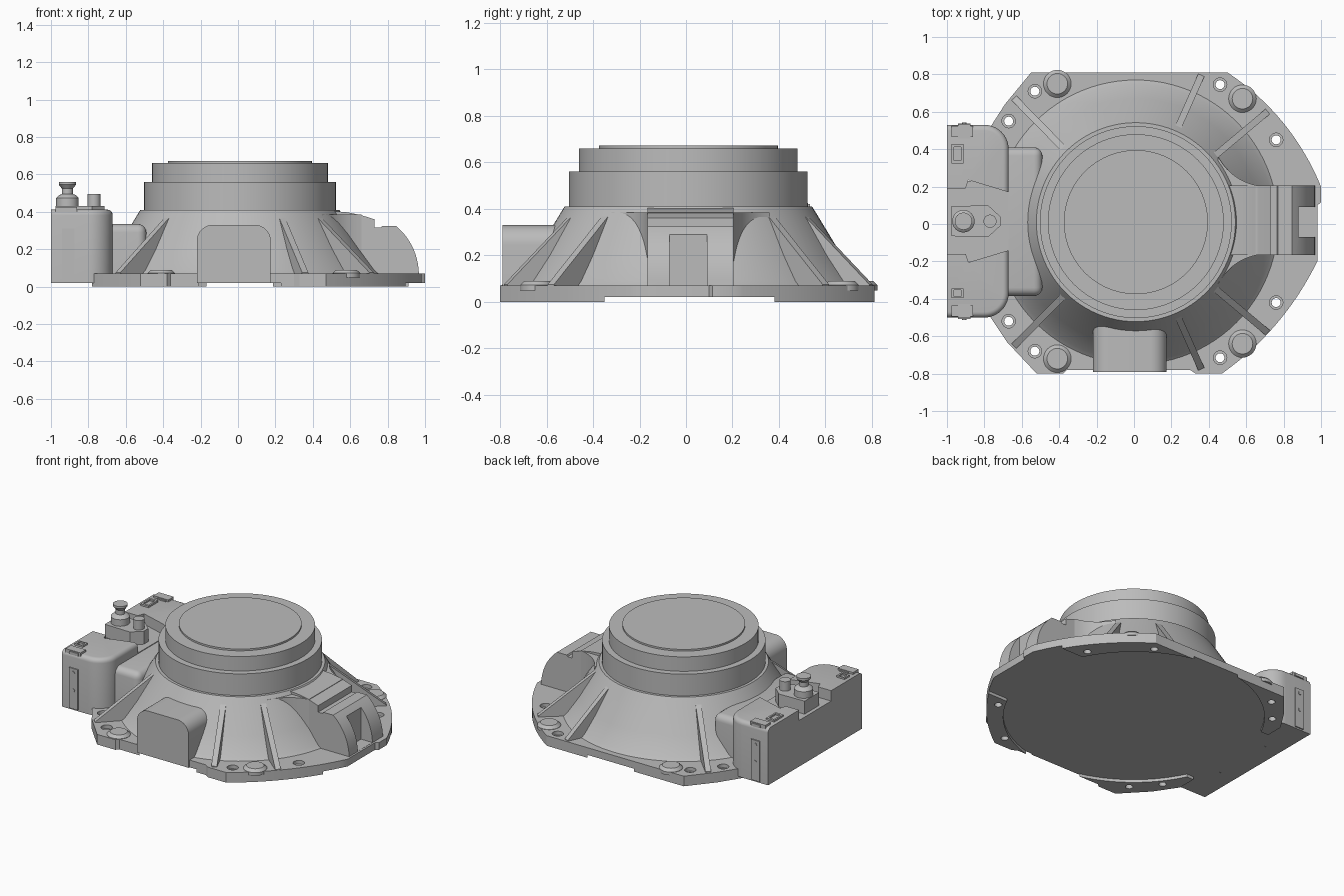
import bpy, bmesh, math
from mathutils import Vector

if "Cube" in bpy.data.objects:
    bpy.data.objects.remove(bpy.data.objects["Cube"], do_unlink=True)

grey = bpy.data.materials.new("cast grey")
grey.use_nodes = True
grey.diffuse_color = (0.5, 0.5, 0.5, 1)
grey.node_tree.nodes["Principled BSDF"].inputs["Base Color"].default_value = (0.5, 0.5, 0.5, 1)
CENTRE = (0.01, 0.01)


def finish(name, bm):
    bmesh.ops.recalc_face_normals(bm, faces=bm.faces)
    mesh = bpy.data.meshes.new(name)
    bm.to_mesh(mesh)
    bm.free()
    mesh.materials.append(grey)
    ob = bpy.data.objects.new(name, mesh)
    bpy.context.collection.objects.link(ob)
    return ob


def prism(name, pts, lo, hi, axis="z", round_rule=None, radius=0.04):
    """Extrude an outline along an axis; edges chosen by round_rule get rounded."""
    place = {"z": lambda a, b, c: (a, b, c), "y": lambda a, b, c: (a, c, b),
             "x": lambda a, b, c: (c, a, b)}[axis]
    bm = bmesh.new()
    face = bm.faces.new([bm.verts.new(place(a, b, lo)) for a, b in pts])
    out = bmesh.ops.extrude_face_region(bm, geom=[face])
    moved = [v for v in out["geom"] if isinstance(v, bmesh.types.BMVert)]
    bmesh.ops.translate(bm, verts=moved, vec=Vector(place(0, 0, hi - lo)))
    if round_rule:
        edges = [e for e in bm.edges if round_rule(e.verts[0].co, e.verts[1].co)]
        bmesh.ops.bevel(bm, geom=edges, offset=radius, segments=5, profile=0.5, affect="EDGES")
    return finish(name, bm)


def rect(a0, a1, b0, b1):
    return [(a0, b0), (a1, b0), (a1, b1), (a0, b1)]


def box(name, x, y, z, **kw):
    return prism(name, rect(*x, *y), *z, **kw)


def lathe(name, profile, centre, steps=96):
    """Revolve (radius, height) points that start and end on the axis."""
    bm = bmesh.new()
    verts = [bm.verts.new((r, 0, z)) for r, z in profile]
    edges = [bm.edges.new(pair) for pair in zip(verts, verts[1:])]
    bmesh.ops.spin(bm, geom=verts + edges, cent=(0, 0, 0), axis=(0, 0, 1),
                   angle=math.tau, steps=steps, use_merge=True)
    bmesh.ops.remove_doubles(bm, verts=bm.verts, dist=1e-5)
    bmesh.ops.translate(bm, verts=bm.verts, vec=(*centre, 0))
    return finish(name, bm)


def bow(p, q, sag, n=16):
    """Points from p to q, bulging to the right of the direction of travel."""
    p, q = Vector(p), Vector(q)
    d = (q - p).normalized()
    side = Vector((d.y, -d.x))
    return [tuple(p.lerp(q, i / n) + side * sag * 4 * (i / n) * (1 - i / n)) for i in range(n + 1)]


def arc(cx, cy, r, a0, a1, n=10):
    return [(cx + r * math.cos(math.radians(a0 + (a1 - a0) * i / n)),
             cy + r * math.sin(math.radians(a0 + (a1 - a0) * i / n))) for i in range(n + 1)]


def cut(target, cutters):
    """Subtract the cutters, then delete them."""
    for c in cutters:
        mod = target.modifiers.new("cut", "BOOLEAN")
        mod.operation, mod.solver, mod.object = "DIFFERENCE", "EXACT", c
    deps = bpy.context.evaluated_depsgraph_get()
    mesh = bpy.data.meshes.new_from_object(target.evaluated_get(deps))
    target.modifiers.clear()
    target.data = mesh
    for c in cutters:
        bpy.data.objects.remove(c, do_unlink=True)


# Base flange, relieved underneath so four corner pads remain
outline = [(-0.55, 0.81), (0.5, 0.81)]
outline += bow((0.5, 0.81), (1, 0.2), -0.06)[1:]
outline = [(x, y) for x, y in outline]
outline = outline[:2] + [(x, y) for x, y in bow((1, 0.2), (0.5, 0.81), 0.06)[::-1]][1:]
outline += [(1, 0.115), (0.98, 0.1)] + bow((0.47, -0.8), (0.98, -0.2), 0.05)[::-1]
outline += [(0.33, -0.8), (0.3, -0.78), (-0.36, -0.78), (-0.38, -0.8), (-0.52, -0.8),
            (-0.68, -0.63), (-0.78, -0.48), (-0.78, 0.5), (-0.69, 0.64)]
flange = prism("base_flange", outline, 0, 0.07)
cutters = [lathe("relief_round", [(0, -0.1), (0.82, -0.1), (0.82, 0.02), (0, 0.02)], CENTRE),
           box("relief_bar", (-1.2, 1.2), (-0.35, 0.38), (-0.1, 0.02))]
for x, y in [(0.46, 0.73), (0.76, 0.435), (-0.53, 0.695), (-0.67, 0.535)]:
    for s in (1, -1):
        cutters.append(lathe("bolt_hole", [(0, -0.1), (0.024, -0.1), (0.024, 0.045), (0.036, 0.045),
                                           (0.036, 0.1), (0, 0.1)], (x, 0.015 + s * y), 24))
cut(flange, cutters)

# Conical housing and its stepped cap
lathe("cone_housing", [(0, 0.02), (0.76, 0.02), (0.76, 0.07), (0.738, 0.09), (0.66, 0.2),
                       (0.545, 0.39), (0.532, 0.41), (0, 0.41)], CENTRE)
lathe("collar", [(0, 0.4), (0.513, 0.4), (0.513, 0.56), (0, 0.56)], CENTRE)
lathe("cap_step", [(0, 0.55), (0.47, 0.55), (0.47, 0.66), (0, 0.66)], CENTRE)
lathe("cap_disc", [(0, 0.65), (0.385, 0.65), (0.385, 0.672), (0, 0.672)], CENTRE)

# Stiffening ribs: tall thin wedges from the collar to the flange
for i, (angle, reach) in enumerate([(40, 0.92), (66, 0.86), (134.5, 0.93)]):
    for side in (1, -1):
        rib = prism("rib_%d_%s" % (i, "back" if side > 0 else "front"),
                    [(0.45, 0.06), (reach, 0.06), (reach, 0.075), (0.555, 0.37), (0.45, 0.37)],
                    -0.018, 0.018, "y")
        rib.rotation_euler.z = side * math.radians(angle)
        rib.location = (*CENTRE, 0)

# Low round bosses on the flange
for x, y in [(-0.41, 0.735), (0.58, 0.655)]:
    for s in (1, -1):
        lathe("flange_boss", [(0, 0.05), (0.074, 0.05), (0.074, 0.072), (0.055, 0.09), (0, 0.09)],
              (x, 0.015 + s * y), 32)

# Front box with rounded upper corners
prism("front_box", [(0.175, 0.02)] + arc(0.09, 0.245, 0.085, 0, 90)
      + arc(-0.135, 0.245, 0.085, 90, 180) + [(-0.22, 0.02)], -0.79, -0.45, "y")

# Side bracket: stepped and curved profile with an outer slot
profile = [(0.4, 0.03), (0.97, 0.03), (0.965, 0.1)]
profile += bow((0.965, 0.1), (0.845, 0.325), 0.025, 10)[1:]
profile += [(0.77, 0.325), (0.765, 0.315), (0.73, 0.315), (0.73, 0.36)]
profile += [(0.65, 0.385), (0.58, 0.398), (0.5, 0.405), (0.4, 0.405)]
bracket = prism("side_bracket", profile, -0.165, 0.205, "y")
cut(bracket, [box("slot", (0.88, 1.1), (-0.07, 0.09), (0.071, 0.5))])
flare = bow((0.45, 0.36), (0.66, 0.205), 0.03, 10)
flare += [(x, 0.04 - y) for x, y in reversed(flare)]
prism("bracket_flare", flare, 0.05, 0.385)

# Side housing: two tall blocks joined by a low bridge and a duct
def top_outer(a, b):
    mid = (a + b) / 2
    return min(a.z, b.z) > 0.4 and mid.x > -0.99 and abs(mid.y - 0.015) > 0.25


def duct_edges(a, b):
    return min(a.z, b.z) > 0.3 and ((a + b) / 2).x > -0.7 or (
        abs(a.z - b.z) > 0.1 and a.x > -0.6)


block = [(-1, 0.175), (-0.9, 0.175), (-0.885, 0.22), (-0.67, 0.155)]
block += arc(-0.8, 0.385, 0.13, 0, 90) + [(-1, 0.515)]
for side, label in ((1, "back"), (-1, "front")):
    prism(label + "_block", [(x, 0.015 + side * y) for x, y in block], 0.02, 0.412,
          round_rule=top_outer, radius=0.03)
    face = 0.015 + side * 0.515
    box(label + "_strip", (-0.94, -0.873), (face - 0.008, face + 0.008), (0.03, 0.31))
    for z in (0.16, 0.28):
        prism(label + "_screw", arc(-0.907, z, 0.012, 0, 345, 15), face - 0.012, face + 0.012, "y")
    # Clips on top of each block
    clip = 0.015 + side * 0.48
    box(label + "_clip", (-0.975, -0.86), (clip - 0.03, clip + 0.03), (0.4, 0.426))
    box(label + "_clip_tab", (-0.94, -0.875), (clip - 0.038, clip + 0.038), (0.4, 0.42))
    half = 0.052 if side > 0 else 0.026
    y = 0.375 if side > 0 else -0.37
    latch = box(label + "_latch", (-0.975, -0.912), (y - half, y + half), (0.4, 0.424))
    cut(latch, [box("latch_recess", (-0.963, -0.924), (y - half * 0.7, y + half * 0.7), (0.414, 0.5))])
box("housing_bridge", (-1, -0.67), (-0.2, 0.23), (0.02, 0.34))
box("duct", (-0.75, -0.49), (-0.385, 0.41), (0.02, 0.335), round_rule=duct_edges, radius=0.045)

# Pin mount: tapered plate, knobbed pin and short peg
prism("pin_mount", [(-0.975, -0.065), (-0.78, -0.07), (-0.715, -0.01), (-0.715, 0.04),
                    (-0.78, 0.1), (-0.975, 0.095)], 0.33, 0.43)
lathe("pin", [(0, 0.42), (0.06, 0.42), (0.06, 0.475), (0.045, 0.49), (0.03, 0.495), (0.03, 0.525),
              (0.046, 0.545), (0.046, 0.56), (0, 0.56)], (-0.912, 0.015), 32)
lathe("peg", [(0, 0.42), (0.035, 0.42), (0.035, 0.495), (0, 0.495)], (-0.77, 0.015), 32)

# Smooth curved walls, keep hard edges
bpy.ops.object.select_all(action="DESELECT")
for ob in bpy.context.scene.objects:
    if ob.type == "MESH":
        ob.select_set(True)
        bpy.context.view_layer.objects.active = ob
bpy.ops.object.shade_smooth_by_angle(angle=math.radians(30))
